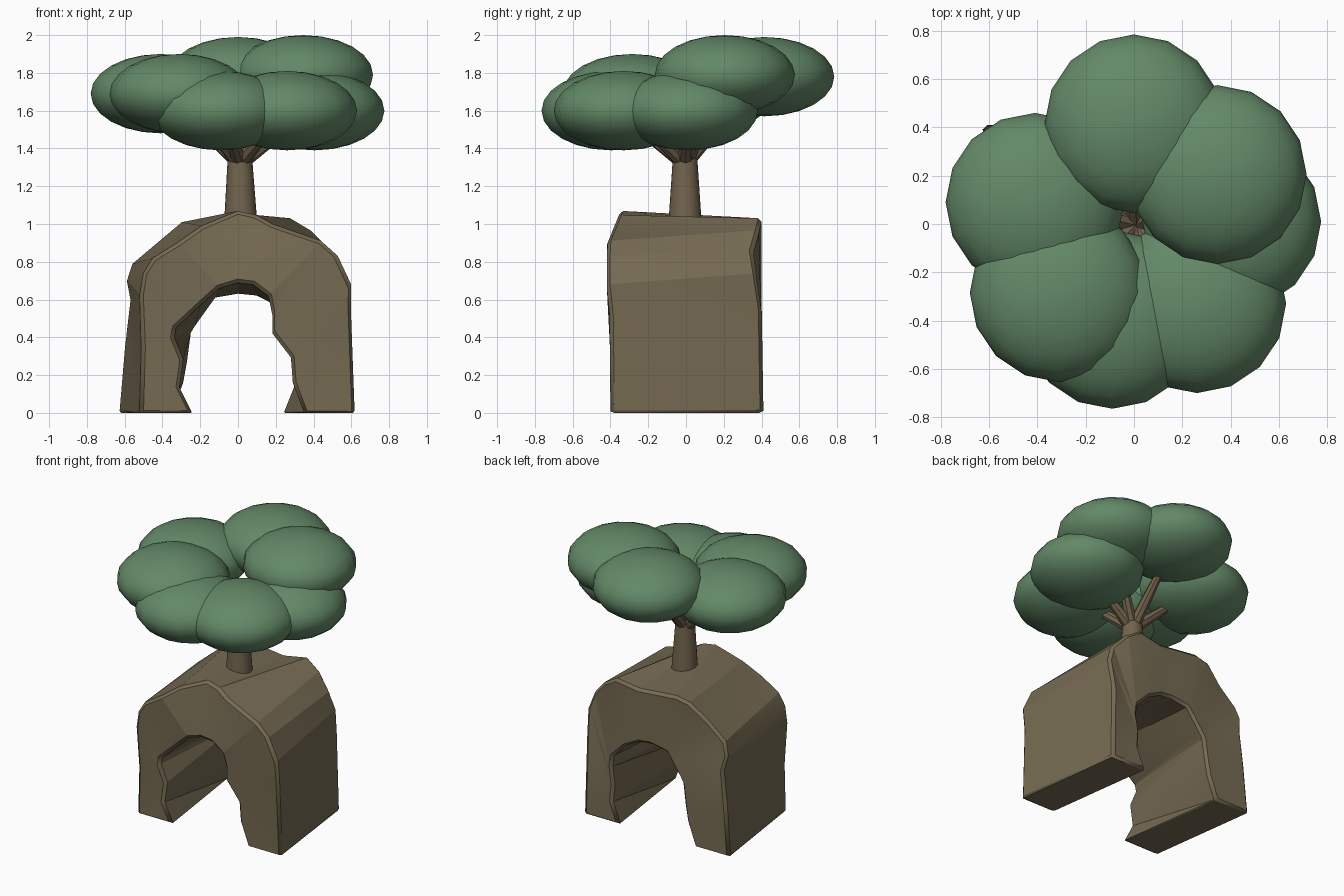
import bpy
import bmesh
import math
from mathutils import Vector

default_cube = bpy.data.objects.get("Cube")
if default_cube:
    bpy.data.objects.remove(default_cube, do_unlink=True)


def make_material(name, color):
    mat = bpy.data.materials.new(name)
    mat.use_nodes = True
    mat.diffuse_color = (*color, 1)
    mat.node_tree.nodes["Principled BSDF"].inputs["Base Color"].default_value = (*color, 1)
    return mat


stone = make_material("stone brown", (0.18, 0.145, 0.085))
bark = make_material("bark brown", (0.17, 0.125, 0.074))
leaves = make_material("leaf green", (0.125, 0.25, 0.137))


def add_mesh(name, bm, material):
    bmesh.ops.recalc_face_normals(bm, faces=bm.faces)
    mesh = bpy.data.meshes.new(name)
    bm.to_mesh(mesh)
    bm.free()
    mesh.materials.append(material)
    obj = bpy.data.objects.new(name, mesh)
    bpy.context.scene.collection.objects.link(obj)
    return obj


def smooth(obj, angle):
    bpy.ops.object.select_all(action="DESELECT")
    obj.select_set(True)
    bpy.context.view_layer.objects.active = obj
    bpy.ops.object.shade_smooth_by_angle(angle=math.radians(angle))


def depth_at(z, curve):
    """Depth of a rock face at height z, from (height, depth) steps."""
    for (z0, d0), (z1, d1) in zip(curve, curve[1:]):
        if z <= z1:
            return d0 + (d1 - d0) * (z - z0) / (z1 - z0)
    return curve[-1][1]


# Rock arch: four outlines, each running from the -x foot to the +x foot
front_outer = [(-.52, 0), (-.51, .35), (-.52, .62), (-.5, .74), (-.45, .82),
               (-.32, .9), (-.19, .99), (0, 1.07), (.09, 1.05), (.18, 1),
               (.44, .91), (.53, .83), (.6, .68), (.6, .54), (.62, 0)]
front_inner = [(-.24, 0), (-.31, .14), (-.29, .28), (-.34, .4), (-.33, .45),
               (-.2, .57), (-.1, .66), (0, .69), (.08, .68), (.16, .62),
               (.18, .52), (.18, .42), (.28, .29), (.29, .16), (.35, 0)]
back_inner = [(-.35, 0), (-.29, .16), (-.27, .27), (-.25, .42), (-.22, .47),
              (-.17, .54), (-.12, .61), (0, .63), (.1, .62), (.2, .57),
              (.3, .47), (.31, .4), (.29, .27), (.3, .15), (.24, 0)]
back_outer = [(-.63, 0), (-.6, .35), (-.57, .6), (-.59, .7), (-.56, .79),
              (-.43, .9), (-.3, 1.01), (-.2, 1.03), (.1, 1), (.28, 1.03),
              (.38, .97), (.48, .86), (.52, .74), (.51, .55), (.52, 0)]
front_depth = [(0, -.4), (.5, -.4), (.65, -.42), (.9, -.42), (1.07, -.35)]
back_depth = [(0, .41), (.6, .4), (.85, .35), (.95, .38), (1.03, .4)]

bm = bmesh.new()
rails = []
for outline, depth in ((front_outer, front_depth), (front_inner, front_depth),
                       (back_inner, back_depth), (back_outer, back_depth)):
    rails.append([bm.verts.new((x, depth_at(z, depth), z)) for x, z in outline])
for a, b in zip(rails, rails[1:] + rails[:1]):
    for i in range(len(a) - 1):
        bm.faces.new((a[i], a[i + 1], b[i + 1], b[i]))
for end in (0, -1):
    bm.faces.new([rail[end] for rail in rails])
bmesh.ops.triangulate(bm, faces=bm.faces)
arch = add_mesh("rock_arch", bm, stone)
bevel = arch.modifiers.new("worn edges", "BEVEL")
bevel.width = 0.018
bevel.segments = 1
bevel.limit_method = "ANGLE"
bevel.angle_limit = math.radians(50)
smooth(arch, 15)


def add_limb(name, start, end, r_start, r_end, sides):
    start, end = Vector(start), Vector(end)
    axis = end - start
    bm = bmesh.new()
    bmesh.ops.create_cone(bm, cap_ends=True, segments=sides, radius1=r_start,
                          radius2=r_end, depth=axis.length)
    turn = axis.to_track_quat("Z", "Y").to_matrix().to_4x4()
    bm.transform(turn)
    bmesh.ops.translate(bm, verts=bm.verts, vec=(start + end) / 2)
    smooth(add_mesh(name, bm, bark), 40)


# Trunk
fork = Vector((0.01, -0.005, 1.36))
add_limb("trunk", (0.015, -0.005, 0.93), fork, 0.093, 0.064, 16)

# Leaf clumps, each held up by a branch
clumps = [(0, .415, 1.78), (.345, .205, 1.79), (-.41, .09, 1.69),
          (-.31, -.285, 1.69), (-.09, -.395, 1.6), (.26, -.33, 1.6),
          (.405, .01, 1.6)]
for i, center in enumerate(clumps, 1):
    center = Vector(center)
    bm = bmesh.new()
    bmesh.ops.create_uvsphere(bm, u_segments=16, v_segments=12, radius=1)
    bmesh.ops.scale(bm, vec=(0.37, 0.37, 0.21), verts=bm.verts)
    bmesh.ops.translate(bm, vec=center, verts=bm.verts)
    smooth(add_mesh(f"leaf_clump_{i}", bm, leaves), 60)
    outward = (center - fork).normalized()
    root = fork + outward * 0.02 - Vector((0, 0, 0.035))
    add_limb(f"branch_{i}", root, fork.lerp(center, 0.75), 0.042, 0.022, 8)
